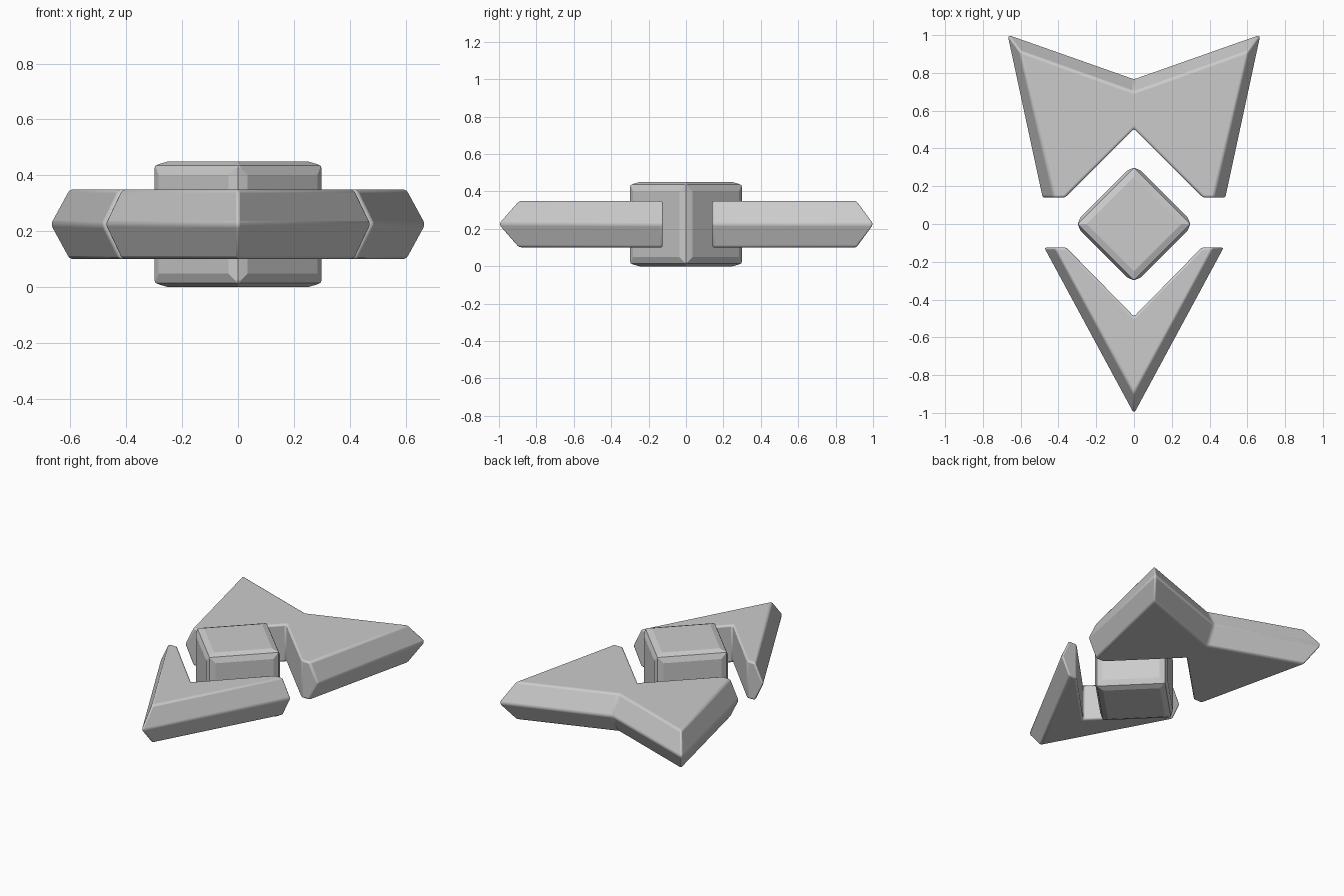
import bpy, bmesh
from math import radians

if "Cube" in bpy.data.objects:
    bpy.data.objects.remove(bpy.data.objects["Cube"])

MID, HALF = 0.225, 0.125   # mid-height and half thickness of the wings


def finish(obj, width, segments):
    bev = obj.modifiers.new("soft_edges", 'BEVEL')
    bev.width, bev.segments = width, segments
    bev.limit_method, bev.angle_limit = 'ANGLE', radians(25)
    bpy.ops.object.select_all(action='DESELECT')
    obj.select_set(True)
    bpy.context.view_layer.objects.active = obj
    bpy.ops.object.shade_smooth_by_angle(angle=radians(30))


def add_object(name, bm):
    bmesh.ops.recalc_face_normals(bm, faces=bm.faces)
    mesh = bpy.data.meshes.new(name)
    bm.to_mesh(mesh)
    bm.free()
    obj = bpy.data.objects.new(name, mesh)
    bpy.context.collection.objects.link(obj)
    return obj


def full_outline(half):
    # half runs from the outer centre point to the inner centre point
    return half + [(-x, y) for x, y in reversed(half[1:-1])]


def wing(name, ridge, flat):
    # plate with sharp outer ridge and vertical inner walls
    ridge, flat = full_outline(ridge), full_outline(flat)
    n = len(ridge)
    bm = bmesh.new()
    low, mid, top = [[bm.verts.new((x, y, z)) for x, y in pts] for pts, z in
                     ((flat, MID - HALF), (ridge, MID), (flat, MID + HALF))]
    bm.faces.new(low)
    bm.faces.new(top)
    for a, b in ((low, mid), (mid, top)):
        for i in range(n):
            j = (i + 1) % n
            bm.faces.new((a[i], a[j], b[j], b[i]))
    finish(add_object(name, bm), 0.012, 3)


# Large back wing with swept tips
wing("back_wing",
     [(0, 0.77), (0.673, 1.007), (0.487, 0.14), (0.365, 0.14), (0, 0.505)],
     [(0, 0.70), (0.605, 0.915), (0.425, 0.14), (0.365, 0.14), (0, 0.505)])

# Pointed front wing
wing("front_wing",
     [(0, -1.01), (0.478, -0.125), (0.358, -0.125), (0, -0.49)],
     [(0, -0.90), (0.418, -0.125), (0.358, -0.125), (0, -0.49)])

# Central cube turned on its corner, with a raised panel on each face
bm = bmesh.new()
bmesh.ops.create_cube(bm, size=0.43)
bmesh.ops.bevel(bm, geom=bm.edges[:], offset=0.014, segments=2,
                profile=0.5, affect='EDGES')
panels = [f for f in bm.faces if f.calc_area() > 0.1]
bmesh.ops.inset_individual(bm, faces=panels, thickness=0.035, depth=0.01)
core = add_object("core_cube", bm)
core.location.z = MID
core.rotation_euler.z = radians(45)
bpy.context.view_layer.objects.active = core
core.select_set(True)
bpy.ops.object.shade_smooth_by_angle(angle=radians(12))
